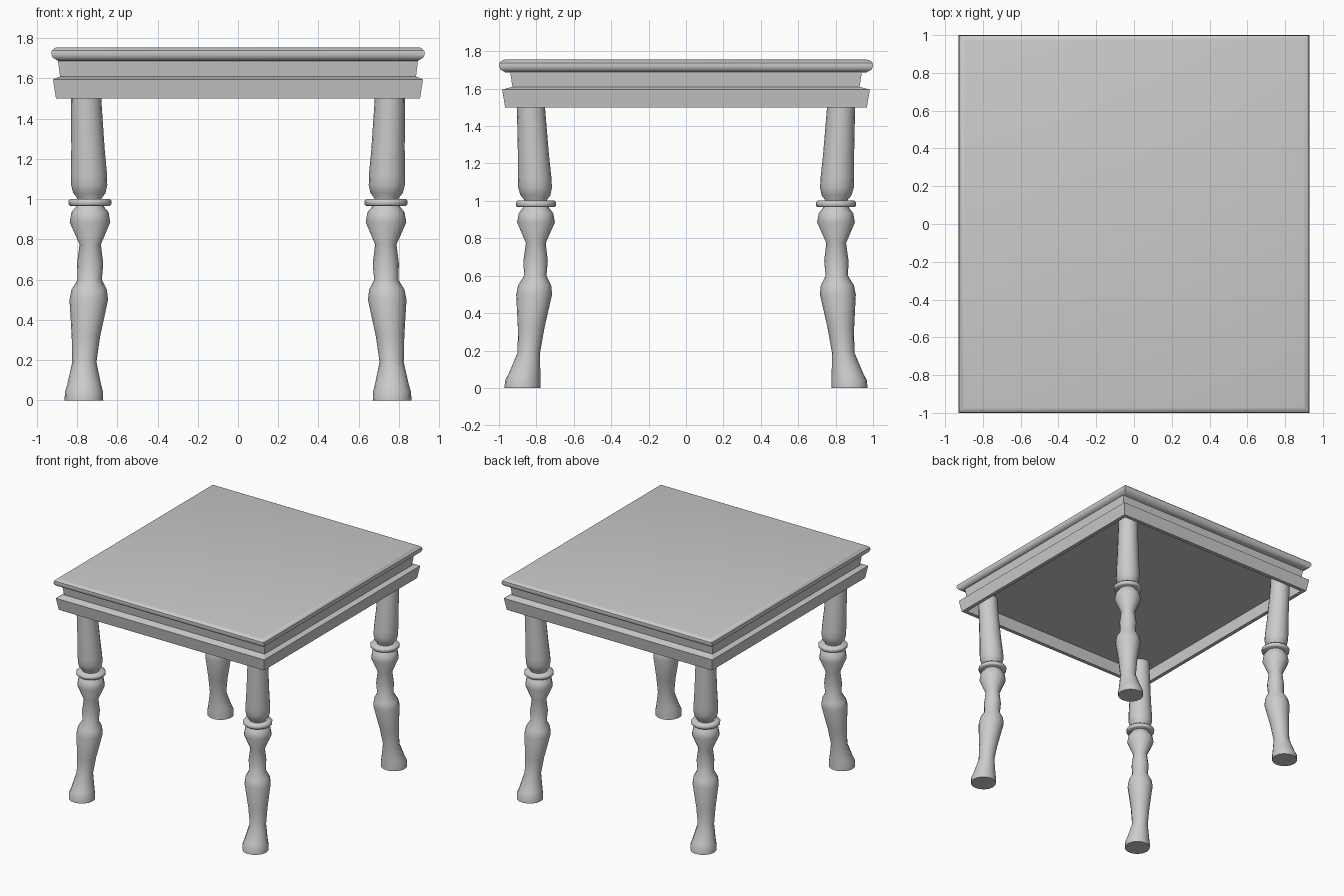
import bpy, bmesh, math


def loft(name, rings, angle):
    """Skin a stack of equal-sized vertex rings and cap both ends."""
    bm = bmesh.new()
    loops = [[bm.verts.new(p) for p in ring] for ring in rings]
    n = len(loops[0])
    for a, b in zip(loops, loops[1:]):
        for i in range(n):
            j = (i + 1) % n
            bm.faces.new((a[i], a[j], b[j], b[i]))
    bm.faces.new(loops[0][::-1])
    bm.faces.new(loops[-1])
    bmesh.ops.recalc_face_normals(bm, faces=bm.faces[:])
    mesh = bpy.data.meshes.new(name)
    bm.to_mesh(mesh)
    bm.free()
    ob = bpy.data.objects.new(name, mesh)
    bpy.context.collection.objects.link(ob)
    bpy.ops.object.select_all(action='DESELECT')
    ob.select_set(True)
    bpy.context.view_layer.objects.active = ob
    bpy.ops.object.shade_smooth_by_angle(angle=math.radians(angle))
    return ob


def rect(x, y, z):
    return [(-x, -y, z), (x, -y, z), (x, y, z), (-x, y, z)]


def circle(cx, cy, z, r, n=16):
    return [(cx + r * math.cos(2 * math.pi * i / n),
             cy + r * math.sin(2 * math.pi * i / n), z) for i in range(n)]


# Tabletop with a rounded edge: (inset, height)
edge = [(0.035, 1.687), (0.008, 1.702), (0, 1.718), (0.002, 1.738), (0.018, 1.752), (0.03, 1.755)]
loft("tabletop", [rect(0.928 - i, 1.0 - i, z) for i, z in edge], 40)

# Apron: recessed underside, flared lower rim, narrower upper band
apron = [(0.875, 0.937, 1.60), (0.875, 0.937, 1.50), (0.905, 0.967, 1.50),
         (0.92, 0.983, 1.595), (0.885, 0.928, 1.61), (0.895, 0.94, 1.688)]
loft("apron", [rect(*p) for p in apron], 20)

# Turned leg: (centre x, centre y, height, radius), splayed towards the foot
leg_profile = [
    (0.766, 0.874, 0.00, 0.096), (0.766, 0.873, 0.04, 0.095),
    (0.765, 0.864, 0.075, 0.085), (0.764, 0.840, 0.19, 0.060),
    (0.756, 0.828, 0.32, 0.071), (0.742, 0.812, 0.50, 0.096),
    (0.740, 0.809, 0.55, 0.088), (0.737, 0.806, 0.60, 0.060),
    (0.735, 0.804, 0.68, 0.065), (0.735, 0.803, 0.775, 0.053),
    (0.736, 0.802, 0.885, 0.101), (0.736, 0.802, 0.935, 0.092),
    (0.736, 0.802, 0.962, 0.070), (0.736, 0.803, 0.99, 0.060),
    (0.738, 0.804, 1.005, 0.060), (0.739, 0.805, 1.03, 0.080),
    (0.740, 0.807, 1.07, 0.090), (0.741, 0.809, 1.12, 0.090),
    (0.746, 0.816, 1.25, 0.083), (0.755, 0.829, 1.50, 0.075),
    (0.757, 0.832, 1.60, 0.074)]
# Thin collar around each leg
collar_profile = [(0.736, 0.802, 0.967, 0.099), (0.736, 0.802, 0.973, 0.106),
                  (0.736, 0.802, 0.992, 0.107), (0.736, 0.802, 1.002, 0.097)]

for name, profile in (("legs", leg_profile), ("leg_collars", collar_profile)):
    ob = loft(name, [circle(-x, -y, z, r) for x, y, z, r in profile], 50)
    mirror = ob.modifiers.new("four_corners", 'MIRROR')
    mirror.use_axis = (True, True, False)
